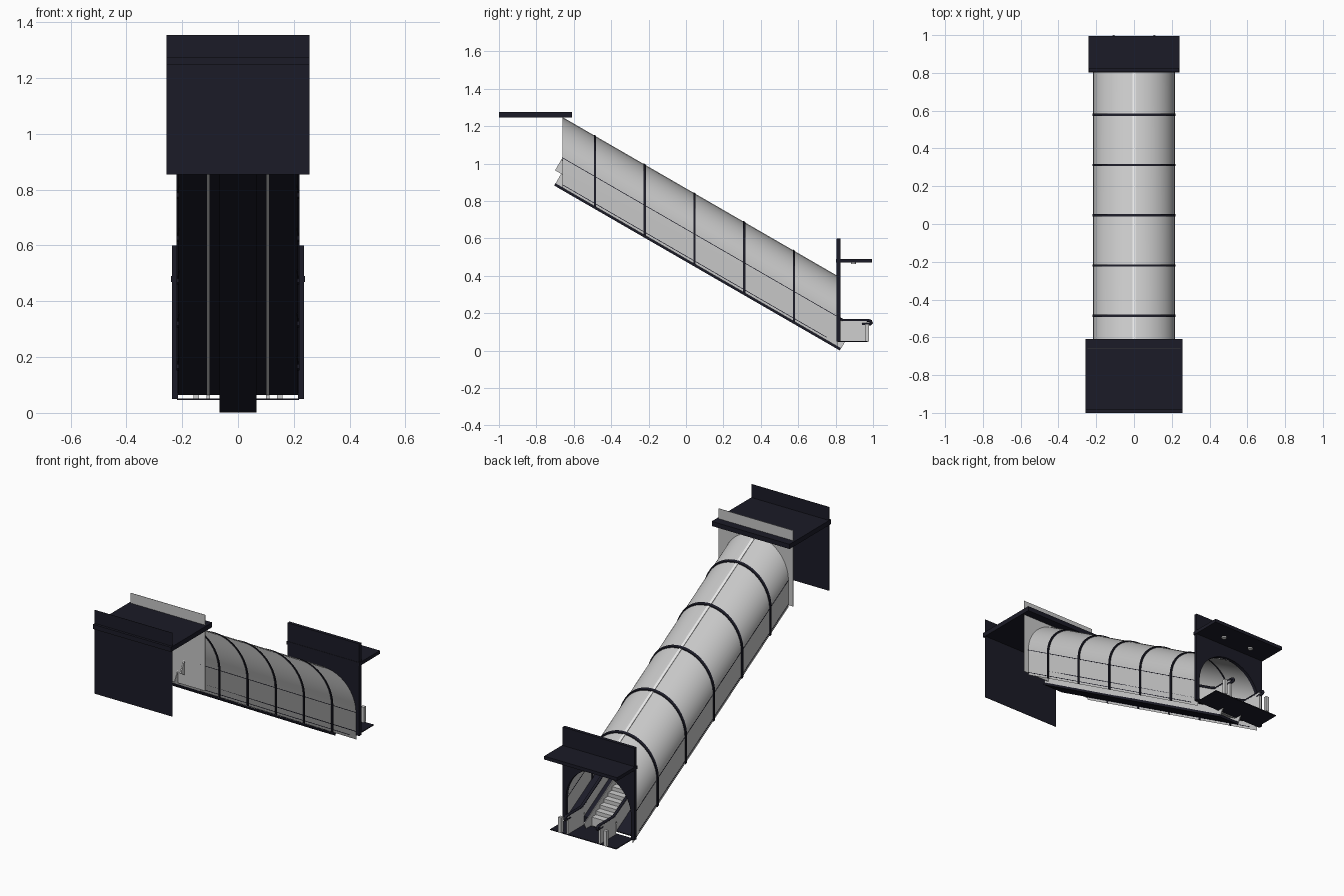
import bpy, bmesh, math

cube = bpy.data.objects.get("Cube")
if cube:
    bpy.data.objects.remove(cube, do_unlink=True)

SLOPE = math.tan(math.radians(30))
R, WALL = 0.215, 0.16            # vault radius, straight wall height
TOP_Y, LOW_Y = -0.66, 0.81       # ends of the tunnel


def material(name, rgb):
    m = bpy.data.materials.new(name)
    m.use_nodes = True
    m.diffuse_color = (*rgb, 1)
    m.node_tree.nodes["Principled BSDF"].inputs["Base Color"].default_value = (*rgb, 1)
    return m


NAVY = material("dark navy metal", (0.011, 0.011, 0.02))
GREY = material("light grey cladding", (0.57, 0.57, 0.57))
PALE = material("pale grey panel", (0.62, 0.62, 0.62))
WHITE = material("white light strip", (0.9, 0.9, 0.9))


def base(y):
    """Height of the bottom of the tunnel wall at y."""
    return 0.022 + SLOPE * (LOW_Y - y)


def finish(name, bm, mat, smooth=False):
    bmesh.ops.recalc_face_normals(bm, faces=bm.faces)
    me = bpy.data.meshes.new(name)
    bm.to_mesh(me)
    bm.free()
    me.materials.append(mat)
    ob = bpy.data.objects.new(name, me)
    bpy.context.collection.objects.link(ob)
    if smooth:
        bpy.ops.object.select_all(action='DESELECT')
        ob.select_set(True)
        bpy.context.view_layer.objects.active = ob
        bpy.ops.object.shade_smooth_by_angle(angle=math.radians(35))
    return ob


def sweep(name, loop_a, loop_b, mat, closed=True, smooth=False):
    """Skin two matching loops; closed loops are capped."""
    bm = bmesh.new()
    a = [bm.verts.new(p) for p in loop_a]
    b = [bm.verts.new(p) for p in loop_b]
    n = len(a)
    for i in range(n if closed else n - 1):
        j = (i + 1) % n
        bm.faces.new((a[i], a[j], b[j], b[i]))
    if closed:
        bm.faces.new(a)
        bm.faces.new(b[::-1])
    return finish(name, bm, mat, smooth)


def along(name, prof, y0, y1, mat, sloped=True, **kw):
    """Run an (x, height) profile in y, following the incline if sloped."""
    loops = [[(x, y, h + (base(y) if sloped else 0)) for x, h in prof] for y in (y0, y1)]
    return sweep(name, *loops, mat, **kw)


def across(name, prof, x0, x1, mat):
    """Run a (y, z) side profile across x."""
    return sweep(name, *[[(x, y, z) for y, z in prof] for x in (x0, x1)], mat)


def rect(x0, x1, z0, z1):
    return [(x0, z0), (x1, z0), (x1, z1), (x0, z1)]


def arch(r, foot, spring, n=32):
    """Upside-down U from right foot over the vault to left foot."""
    curve = [(r * math.cos(math.pi * i / n), spring + r * math.sin(math.pi * i / n))
             for i in range(n + 1)]
    return [(r, foot)] + curve + [(-r, foot)]


def arch_wall(half, bottom, top, spring):
    return [(half, bottom), (half, top), (-half, top), (-half, bottom)] + \
        arch(R, bottom, spring)[::-1]


def slanted(low_y, high_y, lift, thick):
    """Side profile of an inclined bar with ends square to the slope."""
    dy, dz = thick * 0.5, thick * 0.866
    ends = [(y, base(y) + lift) for y in (low_y, high_y)]
    return ends + [(y + dy, z + dz) for y, z in reversed(ends)]


# Vaulted tunnel
along("tunnel_shell", arch(R, 0, WALL), TOP_Y, LOW_Y, GREY, closed=False, smooth=True)
crown = WALL + R
along("roof_light_strip", rect(-0.008, 0.008, crown - 0.004, crown + 0.003), TOP_Y, LOW_Y, WHITE)
for i in range(5):
    y = -0.486 + i * 0.266
    ring = arch(R + 0.006, 0, WALL) + arch(R - 0.003, 0, WALL)[::-1]
    along(f"tunnel_rib_{i + 1}", ring, y - 0.006, y + 0.006, NAVY, smooth=True)

# Upper entrance: canopy, fascia and solid end wall
along("upper_canopy", rect(-0.257, 0.257, 1.247, 1.275), -1, -0.61, NAVY, sloped=False)
along("upper_fascia", rect(-0.257, 0.257, 0.855, 1.355), -0.985, -0.983, NAVY, sloped=False)
along("upper_end_wall", rect(-0.246, 0.246, 0.882, 1.336),
      TOP_Y - 0.001, TOP_Y + 0.001, GREY, sloped=False)

# Lower entrance: arched portal, canopy and landing
along("lower_portal", arch_wall(0.237, 0.05, 0.6, base(LOW_Y) + WALL), 0.805, 0.825,
      NAVY, sloped=False)
along("lower_canopy", rect(-0.241, 0.241, 0.47, 0.49), 0.803, 0.994, NAVY, sloped=False)
along("landing_floor", rect(-0.218, 0.218, 0.046, 0.051), 0.81, 0.97, NAVY, sloped=False)

# Escalator truss with dark underside
across("truss_underside", slanted(0.822, -0.705, -0.014, 0.014), -0.067, 0.067, NAVY)

# Moving steps as one stepped profile
steps, pitch, nose = 38, 0.038, 0.05
stair = []
for i in range(steps):
    y = 0.8 - i * pitch
    stair += [(y, base(y) + nose), (y, base(y - pitch) + nose)]
y_end = 0.8 - steps * pitch
stair += [(y_end, base(y_end) + nose), (y_end, base(y_end) + 0.02), (0.8, base(0.8) + 0.02)]
across("escalator_steps", stair, -0.062, 0.062, PALE)

# Floors, truss sides, balustrades, handrails, bollards and lamps on both sides
for side, s in (("left", 1), ("right", -1)):
    x = s * 0.107
    along(f"{side}_spring_line", rect(s * (R - 0.001), s * (R + 0.001), WALL - 0.002, WALL + 0.002),
          TOP_Y - 0.004, LOW_Y, NAVY)
    along(f"{side}_base_line", rect(s * (R - 0.001), s * (R + 0.001), 0.014, 0.018),
          TOP_Y, 0.75, NAVY)
    across(f"{side}_truss_side", slanted(0.829, -0.698, 0.0, 0.086), s * 0.062, s * 0.067, PALE)
    along(f"{side}_tunnel_floor", rect(s * 0.111, s * R, 0.045, 0.05), TOP_Y, 0.815, NAVY)
    along(f"{side}_skirt", rect(s * 0.067, s * 0.103, 0.045, 0.08), TOP_Y, 0.815, NAVY)
    across(f"{side}_balustrade", slanted(0.8, -0.7, 0.07, 0.073), x - 0.004, x + 0.004, PALE)
    along(f"{side}_balustrade_foot", rect(x - 0.004, x + 0.004, 0.045, 0.09),
          TOP_Y, 0.815, PALE)
    along(f"{side}_landing_panel", rect(x - 0.006, x + 0.006, 0.05, 0.158), 0.82, 0.968,
          PALE, sloped=False)
    along(f"{side}_bollard", rect(s * 0.14, s * 0.16, 0.05, 0.142), 0.958, 0.978,
          PALE, sloped=False)

    cu = bpy.data.curves.new(f"{side}_handrail", 'CURVE')
    cu.dimensions = '3D'
    cu.bevel_depth, cu.bevel_resolution, cu.use_fill_caps = 0.008, 2, True
    path = [(-0.66, base(-0.66) + 0.153), (0.8, base(0.8) + 0.153), (0.84, 0.162), (0.975, 0.162),
            (0.988, 0.157), (0.992, 0.148), (0.986, 0.142), (0.94, 0.142)]
    sp = cu.splines.new('POLY')
    sp.points.add(len(path) - 1)
    for pt, (y, z) in zip(sp.points, path):
        pt.co = (x, y, z, 1)
    cu.materials.append(NAVY)
    bpy.context.collection.objects.link(bpy.data.objects.new(f"{side}_handrail", cu))

    bpy.ops.mesh.primitive_cylinder_add(vertices=16, radius=0.014, depth=0.008,
                                        location=(s * 0.095, 0.895, 0.467))
    lamp = bpy.context.object
    lamp.name = f"{side}_canopy_lamp"
    lamp.data.materials.append(WHITE)
